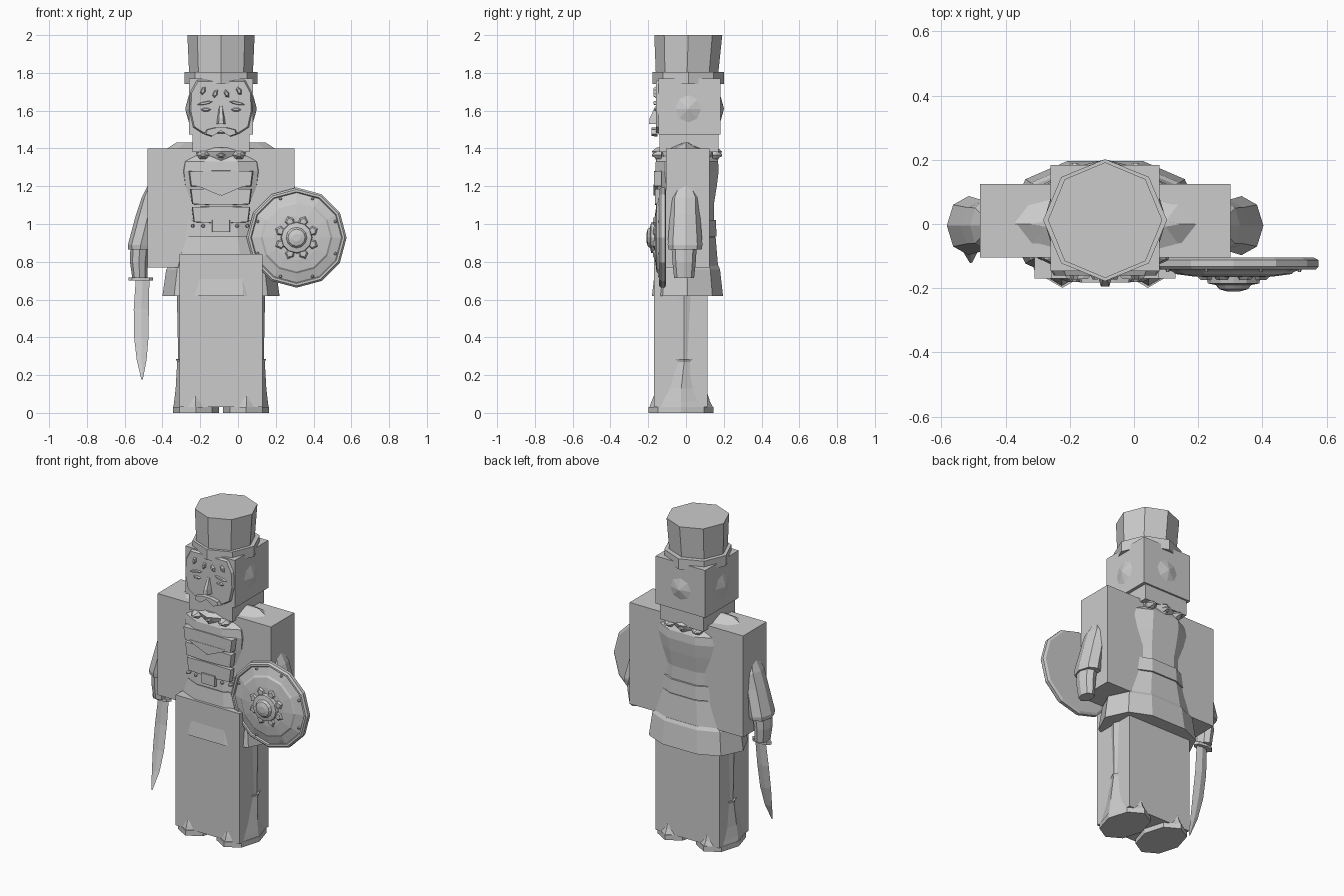
import bpy, bmesh
from math import cos, sin, pi
from mathutils import Matrix, Vector

if "Cube" in bpy.data.objects:
    bpy.data.objects.remove(bpy.data.objects["Cube"], do_unlink=True)

CX = -0.09                      # the figure stands left of the shield
MID = Matrix.Translation((CX, 0, 0))
FRONT = Matrix.Rotation(pi / 2, 4, 'X')   # local z points to -y

gray = bpy.data.materials.new("plain_gray")
gray.use_nodes = True
gray.diffuse_color = (0.6, 0.6, 0.6, 1)
gray.node_tree.nodes["Principled BSDF"].inputs["Base Color"].default_value = (0.6, 0.6, 0.6, 1)


def finish(name, bm):
    bmesh.ops.recalc_face_normals(bm, faces=bm.faces)
    me = bpy.data.meshes.new(name)
    bm.to_mesh(me)
    bm.free()
    me.materials.append(gray)
    ob = bpy.data.objects.new(name, me)
    bpy.context.collection.objects.link(ob)
    return ob


def ngon(n):
    return [(cos(2 * pi * i / n), sin(2 * pi * i / n)) for i in range(n)]


def loft(name, outline, sections, mat=MID):
    """Join scaled copies of an outline; section = z, cx, cy, half x, half y."""
    bm = bmesh.new()
    rings = [[bm.verts.new(mat @ Vector((cx + u * hx, cy + v * hy, z))) for u, v in outline]
             for z, cx, cy, hx, hy in sections]
    n = len(outline)
    for a, b in zip(rings, rings[1:]):
        for i in range(n):
            bm.faces.new((a[i], a[(i + 1) % n], b[(i + 1) % n], b[i]))
    bm.faces.new(rings[0])
    bm.faces.new(rings[-1])
    return finish(name, bm)


def box(name, lo, hi):
    bm = bmesh.new()
    lo, hi = Vector(lo), Vector(hi)
    bmesh.ops.create_cube(bm, size=1, matrix=Matrix.Translation((lo + hi) / 2)
                          @ Matrix.Diagonal((*(hi - lo), 1)))
    return finish(name, bm)


def gem(name, pos, rx, ry, depth, mat, sides=4, tip=0.05):
    """Faceted bump standing on the plane that mat turns towards."""
    m = Matrix.Translation(pos) @ mat
    return loft(name, ngon(sides), [(-0.02, 0, 0, rx, ry), (0, 0, 0, rx, ry),
                                    (depth, 0, 0, rx * tip, ry * tip)], m)


def plate(name, half, y0, y1, shrink=1.0):
    """Symmetric front plate from the +x half of its outline."""
    pts = half + [(-x, z) for x, z in reversed(half)]
    cz = sum(z for _, z in pts) / len(pts)
    rel = [(x, z - cz) for x, z in pts]
    return loft(name, rel, [(-y0, 0, cz, 1, 1), (-y1, 0, cz, shrink, shrink)], MID @ FRONT)


OCT, DIAMOND = ngon(8), ngon(4)
TEN = [(1, 0), (.8, .7), (.38, 1), (-.38, 1), (-.8, .7),
       (-1, 0), (-.8, -.7), (-.38, -1), (.38, -1), (.8, -.7)]

# Blocky core
box("shoulder_block", (-.48, -.105, .77), (.30, .125, 1.4))
box("leg_block", (CX - .22, -.17, .03), (CX + .22, .115, .84))
box("head_block", (CX - .17, -.146, 1.475), (CX + .17, .183, 1.77))
box("neck_block", (CX - .15, -.14, 1.38), (CX + .15, .172, 1.476))

# Hat
loft("hat_brim", OCT, [(1.74, 0, .012, .193, .19), (1.805, 0, .012, .193, .19)])
loft("hat_crown", OCT, [(1.78, 0, .005, .168, .164), (2.0, 0, .012, .178, .18)])

# Torso, skirt and bands
loft("torso", TEN, [(z, 0, .005, a, b) for z, a, b in
     [(.9, .23, .15), (1.0, .215, .142), (1.1, .215, .142), (1.2, .235, .158),
      (1.28, .245, .168), (1.33, .235, .165), (1.36, .18, .15)]])
loft("skirt_lower", TEN, [(.62, 0, .008, .31, .188), (.76, 0, .008, .29, .172),
                          (.78, 0, .008, .27, .163)])
loft("skirt_upper", TEN, [(.76, 0, .005, .285, .166), (.93, 0, .005, .235, .152)])
loft("belt", TEN, [(.935, 0, .005, .235, .157), (1.02, 0, .005, .225, .153)])
loft("collar", OCT, [(1.31, 0, .005, .14, .15), (1.36, 0, .005, .17, .175),
                     (1.385, 0, .005, .175, .185), (1.405, 0, .005, .15, .16)])
loft("shoulder_ridge", TEN, [(1.39, 0, 0, .30, .11), (1.432, 0, 0, .235, .012)])

# Chest bands, buckle and studs
for i, z in enumerate((1.09, 1.185, 1.28)):
    plate(f"chest_band_{i}", [(.05, z - .085), (.145 + .008 * i, z - .08),
                              (.155 + .008 * i, z), (.05, z + .003)], -.13, -.158 - .006 * i, .97)
plate("chest_point", [(.12, 1.2), (.005, 1.15), (.005, 1.165), (.12, 1.21)], -.15, -.172)
plate("buckle_frame", [(.05, .955), (.05, 1.025)], -.14, -.165, .9)
for x in (-.15, -.095, .085, .14):
    gem("belt_stud", (CX + x, -.15, .99), .011, .011, .012, FRONT, 6, .5)

# Collar ornaments front and back
for side, turn in ((-1, FRONT), (1, FRONT.inverted())):
    for x in (-.095, 0, .095):
        gem("collar_ornament", (CX + x, .005 + side * .155, 1.365), .035, .024, .03, turn, 6, .3)

# Face
plate("face", [(.10, 1.477), (.15, 1.51), (.17, 1.6), (.165, 1.7), (.13, 1.765)],
      -.14, -.160, .94)
loft("nose", [(-1, 0), (1, 0), (.5, -1), (-.5, -1)],
     [(1.53, 0, -.15, .026, .045), (1.56, 0, -.15, .022, .042), (1.625, 0, -.15, .012, .012)])
plate("moustache", [(.0, 1.495), (.05, 1.463), (.088, 1.475), (.08, 1.5), (.03, 1.512)],
      -.15, -.182, .9)
for s in (-1, 1):
    tilt = FRONT @ Matrix.Rotation(s * -.2, 4, 'Z')
    gem("eyebrow", (CX + s * .085, -.157, 1.64), .045, .009, .014, tilt, 6, .7)
    gem("eye", (CX + s * .08, -.157, 1.605), .032, .012, .01, FRONT, 6, .5)
    gem("ear", (CX + s * .165, .012, 1.61), .09, .085, .024,
        Matrix.Rotation(s * pi / 2, 4, 'Y'), 8)
    for d, z in ((.03, 1.69), (.095, 1.705)):
        gem("hair_lock", (CX + s * d, -.155, z), .016, .028, .018,
            FRONT @ Matrix.Rotation(s * .4, 4, 'Z'), 5, .5)
gem("back_of_head", (CX, .178, 1.61), .09, .085, .022, FRONT.inverted(), 8)

# Arms and legs
for s, side in ((-1, "right"), (1, "left")):
    loft(side + "_sleeve", OCT, [(z, s * c, -.005, hx, hy) for z, c, hx, hy in
         [(1.2, .36, .03, .045), (1.14, .37, .05, .078), (1.05, .385, .065, .08),
          (.89, .425, .068, .092), (.865, .425, .066, .088)]])
    loft(side + "_hand", OCT, [(.87, s * .43, -.01, .05, .066),
                               (.8, s * .435, -.01, .047, .062), (.715, s * .43, -.01, .04, .053)])
    loft(side + "_leg", OCT, [(.2, s * .13, -.01, .095, .1), (.65, s * .13, -.01, .104, .11)])
    loft(side + "_boot", OCT, [(.03, s * .135, -.025, .117, .168), (.06, s * .135, -.028, .113, .155),
                               (.13, s * .135, -.025, .105, .13), (.27, s * .135, -.01, .097, .1),
                               (.285, s * .135, -.01, .104, .105)])
    loft(side + "_sole", OCT, [(0, s * .133, -.027, .122, .172), (.032, s * .133, -.027, .122, .172)])

# Curved sword in the right hand
loft("sword_blade", DIAMOND, [(z, c, y, hx, hy) for z, c, y, hx, hy in
     [(.71, -.415, -.01, .036, .01), (.55, -.422, -.025, .04, .009), (.4, -.422, -.05, .038, .008),
      (.28, -.42, -.08, .026, .006), (.178, -.418, -.12, .004, .002)]])
loft("sword_guard", OCT, [(.7, -.425, -.01, .066, .03), (.718, -.425, -.01, .066, .03)])

# Round shield on the left side
SHIELD = Matrix.Translation((.31, 0, .928)) @ FRONT
loft("shield", ngon(12), [(d, 0, 0, r, r) for d, r in
     [(.105, .25), (.112, .265), (.132, .265), (.142, .255), (.142, .243), (.134, .238),
      (.148, .19), (.156, .18), (.164, .12), (.168, .02)]], SHIELD)
loft("shield_boss", ngon(12), [(d, 0, 0, r, r) for d, r in
     [(.16, .085), (.185, .08), (.19, .055), (.203, .045), (.21, .02)]], SHIELD)
for i in range(8):
    a = pi / 8 + i * pi / 4
    gem("shield_petal", (.31 + .09 * cos(a), -.16, .928 + .09 * sin(a)), .035, .03, .014,
        FRONT @ Matrix.Rotation(a, 4, 'Z'), 5, .6)
    gem("shield_rivet", (.31 + .222 * cos(a), -.137, .928 + .222 * sin(a)), .009, .009, .012,
        FRONT, 6, .5)
